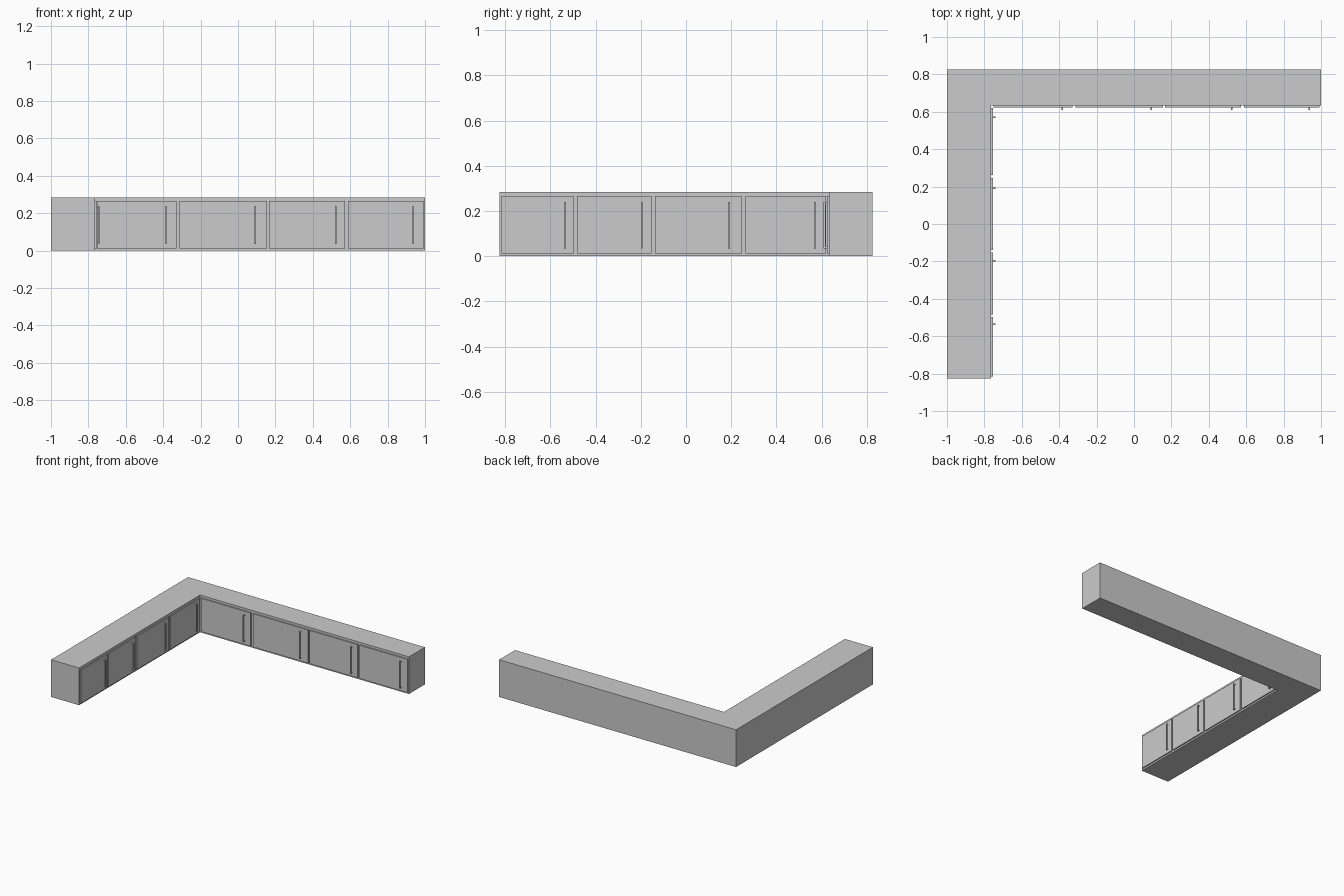
import bpy, bmesh

if "Cube" in bpy.data.objects:
    bpy.data.objects.remove(bpy.data.objects["Cube"])

H = 0.284            # cabinet height
XI, YI = -0.764, 0.633   # inner faces of the two wings


def finish(bm, name):
    bmesh.ops.recalc_face_normals(bm, faces=bm.faces)
    me = bpy.data.meshes.new(name)
    bm.to_mesh(me)
    bm.free()
    ob = bpy.data.objects.new(name, me)
    bpy.context.collection.objects.link(ob)
    return ob


def add_box(bm, x0, x1, y0, y1, z0, z1):
    vs = bmesh.ops.create_cube(bm, size=1)["verts"]
    for v in vs:
        v.co = ((x0 + x1) / 2 + v.co.x * (x1 - x0),
                (y0 + y1) / 2 + v.co.y * (y1 - y0),
                (z0 + z1) / 2 + v.co.z * (z1 - z0))


def place(bm, wing, a0, a1, d0, d1, z0, z1):
    # a = position along the wing, d = distance out from its inner face
    if wing == "back":
        add_box(bm, a0, a1, YI - d1, YI - d0, z0, z1)
    else:
        add_box(bm, XI + d0, XI + d1, a0, a1, z0, z1)


def door(wing, i, a0, a1):
    bm = bmesh.new()
    place(bm, wing, a0, a1, -0.001, 0.009, 0.012, 0.266)
    finish(bm, f"{wing}_door_{i}")


def handle(wing, i, a):
    # upright bar on two short posts
    bm = bmesh.new()
    w = 0.004
    place(bm, wing, a - w, a + w, 0.017, 0.024, 0.035, 0.24)
    for z in (0.035, 0.232):
        place(bm, wing, a - w, a + w, 0.008, 0.018, z, z + 0.008)
    finish(bm, f"{wing}_handle_{i}")


# L-shaped cabinet body
bm = bmesh.new()
outline = [(-1, -0.825), (XI, -0.825), (XI, YI), (1, YI), (1, 0.825), (-1, 0.825)]
face = bm.faces.new([bm.verts.new((x, y, 0)) for x, y in outline])
ext = bmesh.ops.extrude_face_region(bm, geom=[face])["geom"]
bmesh.ops.translate(bm, vec=(0, 0, H),
                    verts=[g for g in ext if isinstance(g, bmesh.types.BMVert)])
finish(bm, "cabinet_body")

# doors and handles: (start, end, handle position)
wings = {
    "back": [(-0.75, -0.33, -0.383), (-0.312, 0.155, 0.093),
             (0.167, 0.573, 0.523), (0.587, 0.993, 0.938)],
    "left": [(-0.815, -0.497, -0.535), (-0.483, -0.152, -0.196),
             (-0.138, 0.245, 0.19), (0.263, 0.62, 0.57)],
}
for wing, doors in wings.items():
    for i, (a0, a1, a) in enumerate(doors, 1):
        door(wing, i, a0, a1)
        handle(wing, i, a)
